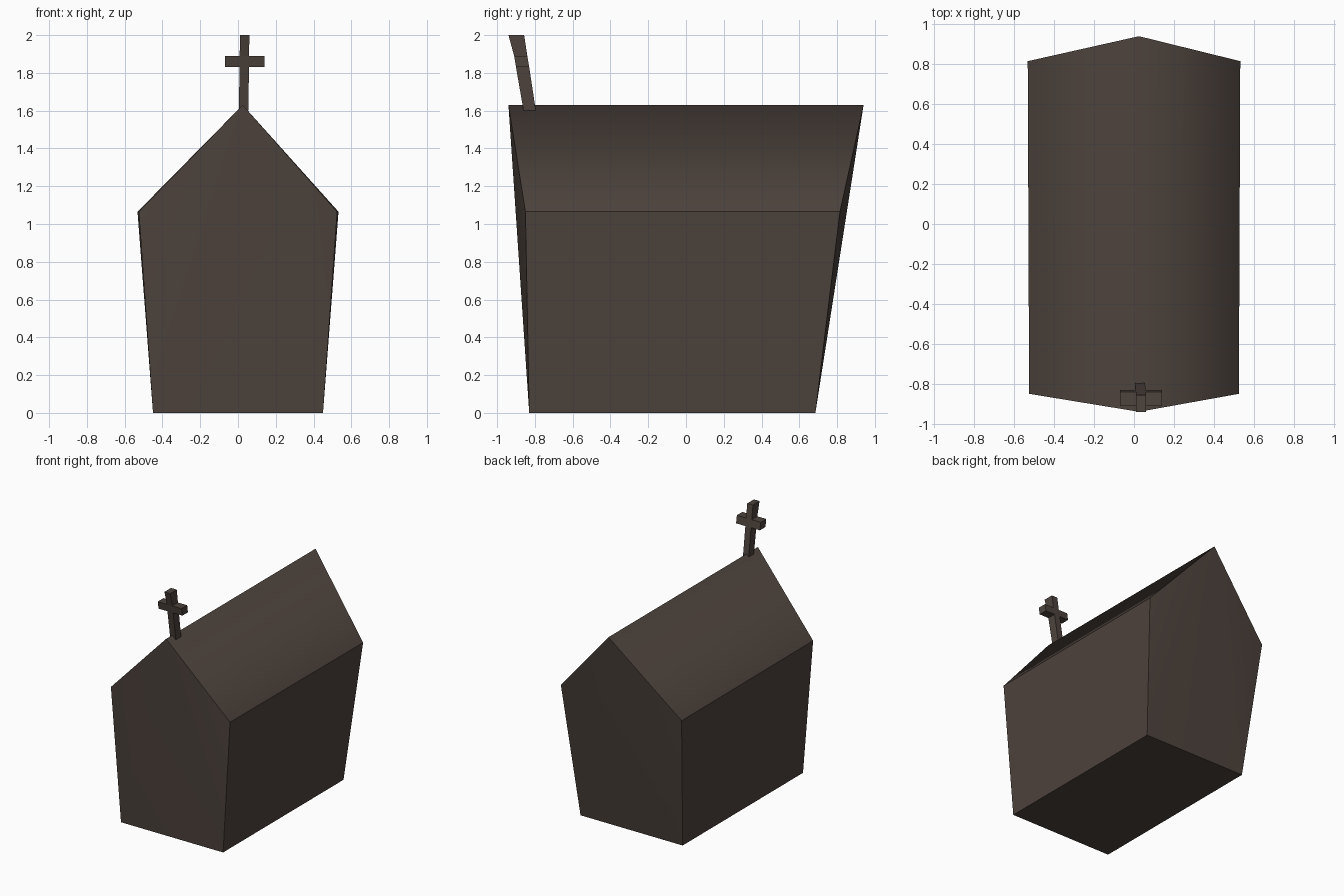
import bpy, bmesh

cube = bpy.data.objects.get("Cube")
if cube:
    bpy.data.objects.remove(cube, do_unlink=True)

brown = bpy.data.materials.new("dark_brown")
brown.use_nodes = True
colour = (0.075, 0.056, 0.046, 1)
brown.diffuse_color = colour
brown.node_tree.nodes["Principled BSDF"].inputs["Base Color"].default_value = colour


def finish(bm, name):
    bmesh.ops.recalc_face_normals(bm, faces=bm.faces)
    mesh = bpy.data.meshes.new(name)
    bm.to_mesh(mesh)
    bm.free()
    mesh.materials.append(brown)
    obj = bpy.data.objects.new(name, mesh)
    bpy.context.collection.objects.link(obj)
    return obj


# Chapel body: a house-shaped section at each end, leaning out towards the ridge
bm = bmesh.new()


def gable(base_y, eave_y, eave_x, ridge_y):
    points = [(-0.45, base_y, 0), (0.45, base_y, 0), (eave_x, eave_y, 1.065),
              (0.025, ridge_y, 1.63), (-eave_x, eave_y, 1.065)]
    return [bm.verts.new(p) for p in points]


front = gable(-0.83, -0.85, 0.525, -0.94)
back = gable(0.685, 0.815, 0.532, 0.94)

# Gable ends, fanned out from the ridge point
for end in (front, back):
    for a, b in ((4, 0), (0, 1), (1, 2)):
        bm.faces.new((end[3], end[a], end[b]))

# Floor, walls and roof
for i in range(5):
    j = (i + 1) % 5
    bm.faces.new((front[i], front[j], back[j], back[i]))

# Soft ridge and gable folds, crisp edges elsewhere
for face in bm.faces:
    face.smooth = True
for edge in bm.edges:
    ridge = set(edge.verts) == {front[3], back[3]}
    fold = all(len(f.verts) == 3 for f in edge.link_faces)
    edge.smooth = ridge or fold
finish(bm, "chapel_body")

# Cross: bent post made of stacked sections, arms pulled out of the middle one
bm = bmesh.new()
rings = []
for z, y0, y1, x0 in ((1.6, -0.86, -0.795, 0.005), (1.83, -0.9, -0.83, 0.008),
                      (1.89, -0.91, -0.84, 0.009), (2.0, -0.94, -0.857, 0.01)):
    x1 = x0 + 0.05
    rings.append([bm.verts.new((x, y, z))
                  for x, y in ((x0, y0), (x1, y0), (x1, y1), (x0, y1))])
bm.faces.new(rings[0])
bm.faces.new(rings[-1])
arm_roots = []
for level, (low, high) in enumerate(zip(rings, rings[1:])):
    for i in range(4):
        j = (i + 1) % 4
        face = bm.faces.new((low[i], low[j], high[j], high[i]))
        if level == 1 and i in (1, 3):
            arm_roots.append((face, 0.14 if i == 1 else -0.07))
bmesh.ops.recalc_face_normals(bm, faces=bm.faces)
for root, end_x in arm_roots:
    tip = bmesh.ops.extrude_discrete_faces(bm, faces=[root])["faces"][0]
    for v in tip.verts:
        v.co.x = end_x
finish(bm, "roof_cross")
